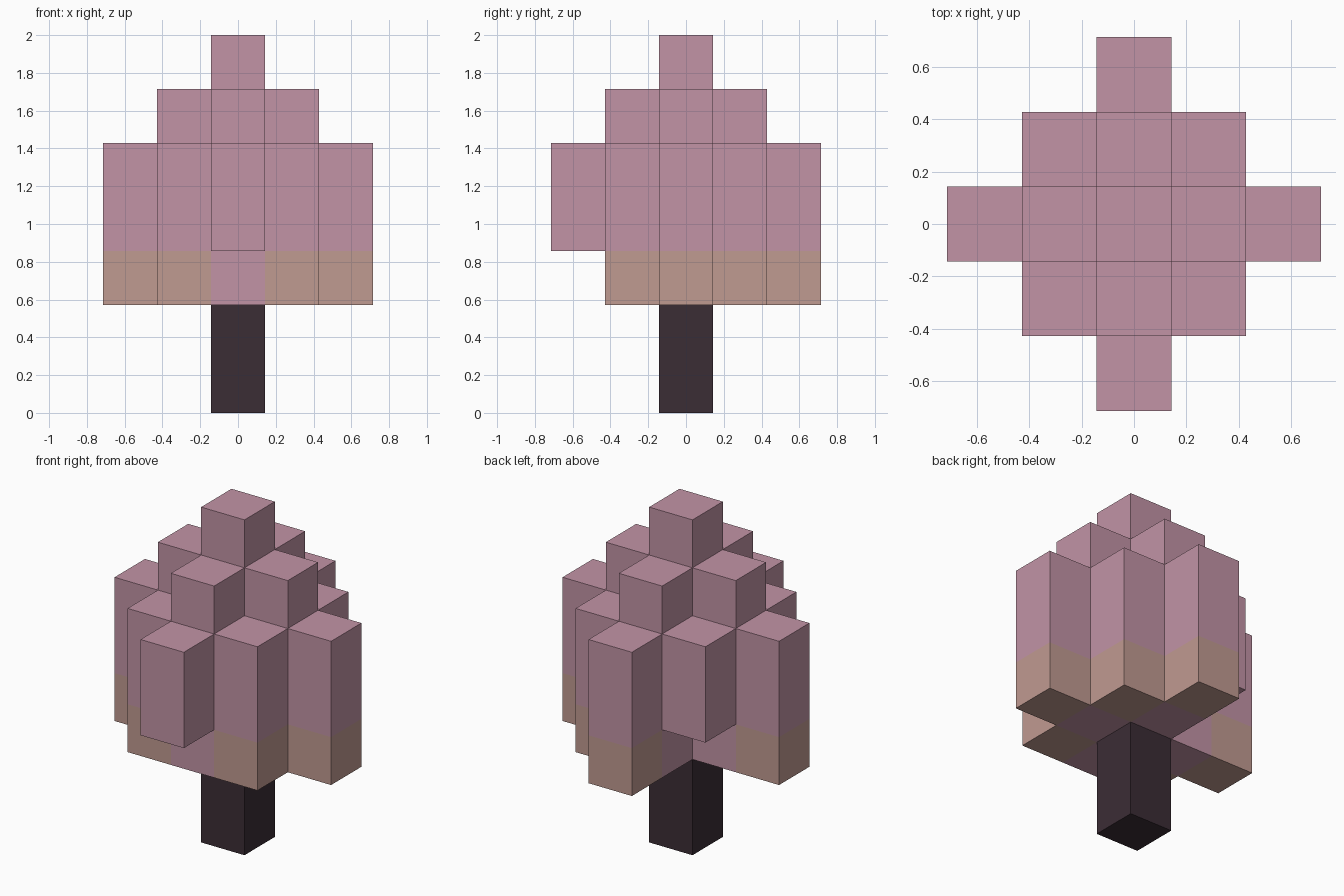
import bpy
import bmesh
from mathutils import Vector

if "Cube" in bpy.data.objects:
    bpy.data.objects.remove(bpy.data.objects["Cube"], do_unlink=True)

U = 2 / 7                    # edge of one block
TRUNK_TOP, LEAF_TOP = 2, 7   # heights in blocks
GAPS = {(0, -2), (-1, 1)}    # columns whose lowest block is missing


def material(name, rgb):
    mat = bpy.data.materials.new(name)
    mat.use_nodes = True
    mat.diffuse_color = (*rgb, 1)
    bsdf = mat.node_tree.nodes["Principled BSDF"]
    bsdf.inputs["Base Color"].default_value = (*rgb, 1)
    bsdf.inputs["Roughness"].default_value = 0.9
    return mat


pink = material("blossom pink", (0.54, 0.295, 0.38))
tan = material("dry leaf tan", (0.53, 0.325, 0.285))
bark = material("dark bark", (0.044, 0.026, 0.036))

# Blocks of the tree, each mapped to a material slot
trunk = {(0, 0, z): 0 for z in range(TRUNK_TOP)}
canopy = {}
for x in range(-2, 3):
    for y in range(-2, 3):
        ring = abs(x) + abs(y)
        if ring > 2:
            continue
        for z in range(TRUNK_TOP, LEAF_TOP - ring):
            lowest = z == TRUNK_TOP
            if lowest and (x, y) in GAPS:
                continue
            # Only the outer ring of the lowest layer is tan
            canopy[x, y, z] = 1 if lowest and ring == 2 else 0


def build_blocks(name, blocks, mats):
    """Make the outer skin of a set of blocks, merged into flat panels."""
    bm = bmesh.new()
    for cell, slot in blocks.items():
        centre = Vector(cell) + Vector((0, 0, 0.5))
        for axis in range(3):
            for sign in (-1, 1):
                n = Vector((0, 0, 0))
                n[axis] = sign
                if tuple(int(c) for c in Vector(cell) + n) in blocks:
                    continue
                a = Vector((0, 0, 0))
                a[(axis + 1) % 3] = 1
                b = n.cross(a)
                corners = [centre + (n + i * a + j * b) / 2
                           for i, j in ((-1, -1), (1, -1), (1, 1), (-1, 1))]
                face = bm.faces.new([bm.verts.new(c * U) for c in corners])
                face.material_index = slot
    bmesh.ops.remove_doubles(bm, verts=bm.verts, dist=U / 100)
    bmesh.ops.dissolve_limit(bm, angle_limit=0.01, verts=bm.verts,
                             edges=bm.edges, delimit={'MATERIAL'})
    mesh = bpy.data.meshes.new(name)
    bm.to_mesh(mesh)
    bm.free()
    for mat in mats:
        mesh.materials.append(mat)
    obj = bpy.data.objects.new(name, mesh)
    bpy.context.collection.objects.link(obj)
    return obj


build_blocks("trunk", trunk, [bark])
build_blocks("canopy", canopy, [pink, tan])
